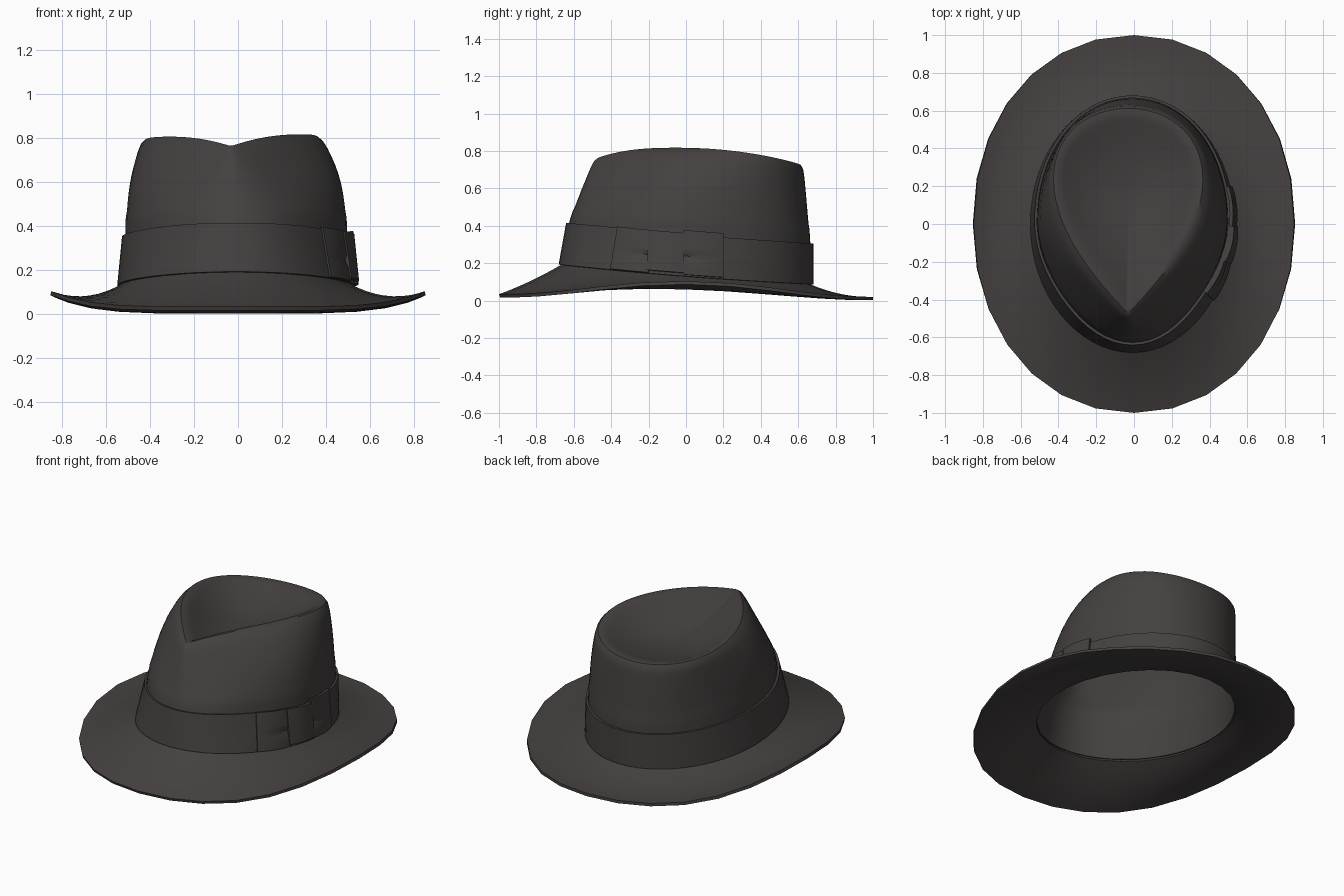
import bpy
from math import sin, cos, pi, asin, copysign

if "Cube" in bpy.data.objects:
    bpy.data.objects.remove(bpy.data.objects["Cube"])


def material(name, color):
    m = bpy.data.materials.new(name)
    m.use_nodes = True
    m.diffuse_color = color
    m.node_tree.nodes["Principled BSDF"].inputs["Base Color"].default_value = color
    return m


felt = material("charcoal felt", (0.058, 0.052, 0.050, 1))


def lerp(a, b, t):
    return a + (b - a) * t


def smooth(t):
    return t * t * (3 - 2 * t)


def sheet(name, rows, thickness, closed=True, cap=False):
    """Skin rows of points into a thickened sheet; rows run bottom/outer to top/inner."""
    n = len(rows[0])
    verts = [p for row in rows for p in row]
    faces = []
    for i in range(len(rows) - 1):
        for k in range(n if closed else n - 1):
            j = (k + 1) % n
            faces.append((i * n + k, i * n + j, (i + 1) * n + j, (i + 1) * n + k))
    if cap:
        faces.append(tuple(range((len(rows) - 1) * n, len(rows) * n)))
    mesh = bpy.data.meshes.new(name)
    mesh.from_pydata(verts, [], faces)
    mesh.materials.append(felt)
    ob = bpy.data.objects.new(name, mesh)
    bpy.context.collection.objects.link(ob)
    bpy.ops.object.select_all(action='DESELECT')
    ob.select_set(True)
    bpy.context.view_layer.objects.active = ob
    solid = ob.modifiers.new("thickness", 'SOLIDIFY')
    solid.thickness = thickness
    solid.offset = -1
    bpy.ops.object.modifier_apply(modifier=solid.name)
    bpy.ops.object.shade_smooth_by_angle(angle=0.7)
    return ob


def angles(n):
    return [2 * pi * k / n for k in range(n)]


# Angle 0 is the front centre, a quarter turn is the left side (+x)
def side_amount(a, power):
    return abs(sin(a)) ** power


def flank(a, facing):
    """Strength of the diagonal between a side and the front (1) or back (-1)."""
    return max(0, facing * cos(a)) ** 1.5 * side_amount(a, 2)


def band_bottom(a):
    return 0.14 + 0.053 * cos(a) - 0.01 * side_amount(a, 2)


def band_top(a):
    return 0.36 + 0.055 * cos(a) - 0.006 * side_amount(a, 2)


def wall(a, h, grow=0.0):
    """Point on the lower hat wall, h = 0 at the brim and 1 at the band's top."""
    egg = 1 - (0.04 + 0.17 * h + 0.03 * sin(a)) * flank(a, 1) + 0.06 * h * flank(a, -1)
    x = (lerp(0.525, 0.503, h) * egg + grow) * sin(a) - 0.008
    length = (0.665 - h * (0.02 + 0.02 * cos(a))) * egg
    return (x, -(length + grow) * cos(a), lerp(band_bottom(a), band_top(a), h))


# Teardrop ridge around the top of the crown
def ridge(a):
    y = 0.073 - 0.555 * cos(a)
    x = -0.033 + 0.525 * sin(a) * abs(sin(a / 2))
    d = y + 0.05
    drop = 0.085 * (d / 0.65) ** 2 if d > 0 else 0.05 * abs(d / 0.42) ** 3
    return (x, y, 0.838 - drop + 0.02 * x)


# Crown wall blends from the oval band to the teardrop, pinched at the front
def crown_point(a, u):
    low, top = wall(a, 1), ridge(a)
    f = u ** (1.15 + 1.65 * side_amount(a, 2))
    pinch = 1 - 0.20 * sin(pi * u ** 1.4) * flank(a, 1)
    x, y = lerp(low[0], top[0], f), lerp(low[1], top[1], f)
    return (x * pinch, y * pinch, lerp(low[2], top[2], u))


# Bowl-shaped dent inside the ridge
def dent_point(a, s):
    x, y, z = ridge(a)
    return (lerp(-0.03, x, s), lerp(0.14, y, s), lerp(z, 0.66, 1 - s * s))


def soften(rows, first, rounds):
    """Average each point with its four neighbours to round off the felt."""
    n = len(rows[0])
    for _ in range(rounds):
        old = [list(row) for row in rows]
        for i in range(first, len(rows) - 1):
            for k in range(n):
                near = (old[i - 1][k], old[i + 1][k], old[i][k - 1], old[i][(k + 1) % n])
                rows[i][k] = tuple(0.4 * c + 0.15 * sum(q) for c, q in zip(old[i][k], zip(*near)))


ring = angles(64)
rows = [[wall(a, h) for a in ring] for h in (0, 0.5, 1)]
rows += [[crown_point(a, i / 12) for a in ring] for i in range(1, 13)]
rows += [[dent_point(a, 1 - i / 14) for a in ring] for i in range(1, 14)]
soften(rows, 5, 4)
sheet("crown", rows, 0.012, cap=True)


# Brim: saucer-shaped at the sides, sloping down at front and back
def brim_point(a, v):
    c, s = cos(a), side_amount(a, 2)
    inner = wall(a, 0)
    mid = 0.055 + 0.04 * c - 0.015 * s
    edge = 0.027 + 0.007 * c + 0.077 * side_amount(a, 5)
    z = (1 - v) ** 2 * inner[2] + 2 * v * (1 - v) * mid + v * v * edge
    x = 0.848 * copysign(side_amount(a, 0.95), sin(a))
    y = -copysign(abs(c) ** 0.95, c)
    return (lerp(inner[0], x, v), lerp(inner[1], y, v), z)


sheet("brim", [[brim_point(a, 1 - i / 8) for a in angles(28)] for i in range(9)], 0.018)

# Ribbon band around the base of the crown
sheet("ribbon_band", [[wall(a, i / 4, 0.016) for a in ring] for i in range(5)], 0.014)


# Bow on the left side: two pleated loops and a knot
def bow_part(name, y0, y1, h0, h1, lift, pleat, knot_end):
    cols, levels = 12, 12
    rows = []
    for j in range(levels + 1):
        t = j / levels
        row = []
        for i in range(cols + 1):
            s = i / cols
            a = pi / 2 + asin(lerp(y0, y1, s) / 0.65)
            near = s if knot_end else 1 - s
            fold = pleat * max(0, 1 - abs(t - 0.4) * 9) * smooth(near)
            puff = lift + 0.006 * sin(pi * s) - fold
            row.append(wall(a, lerp(h0, h1, t), 0.016 + puff))
        rows.append(row)
    sheet(name, rows, lift + 0.006, closed=False)


bow_part("bow_front_loop", -0.39, -0.19, 0.02, 1.03, 0.010, 0.014, True)
bow_part("bow_knot", -0.20, -0.01, 0.08, 1.03, 0.018, 0.0, True)
bow_part("bow_rear_loop", -0.015, 0.19, 0.04, 1.10, 0.012, 0.014, False)
